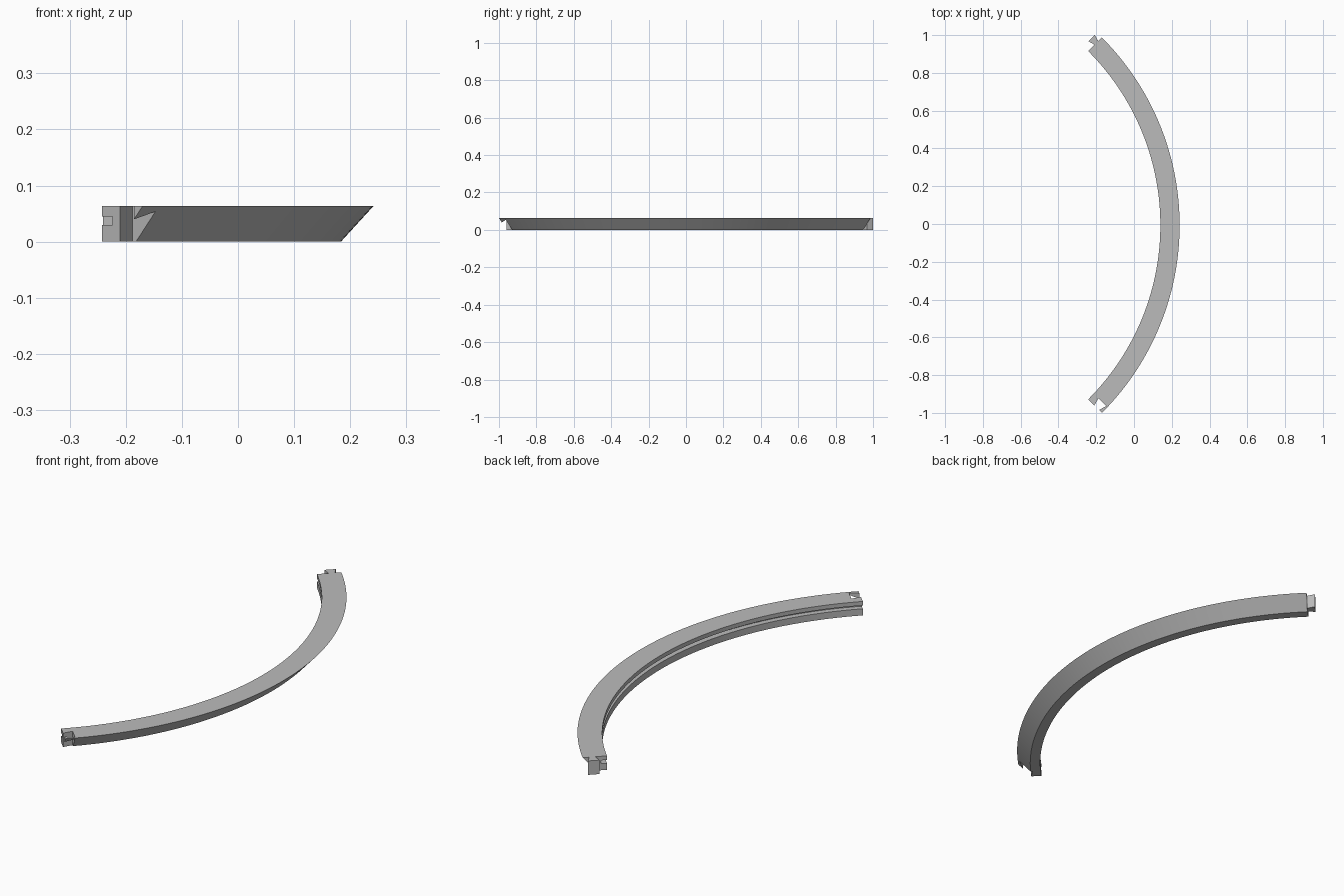
import bpy, bmesh, math
from mathutils import Vector

default = bpy.data.objects.get("Cube")
if default:
    bpy.data.objects.remove(default, do_unlink=True)

CENTRE = Vector((-1.1635, -0.0065, 0))
R_IN, R_OUT, R_FOOT, R_GROOVE = 1.303, 1.405, 1.347, 1.3285
HEIGHT = 0.0635
HALF = math.radians(45)
STEPS = 96

grey = bpy.data.materials.new("plain grey")
grey.use_nodes = True
grey.diffuse_color = (0.5, 0.5, 0.5, 1)
grey.node_tree.nodes["Principled BSDF"].inputs["Base Color"].default_value = (0.5, 0.5, 0.5, 1)


def loft(name, rings):
    """Skin a closed solid through matching rings of points."""
    bm = bmesh.new()
    loops = [[bm.verts.new(p) for p in ring] for ring in rings]
    for a, b in zip(loops, loops[1:]):
        for i in range(len(a)):
            j = (i + 1) % len(a)
            bm.faces.new((a[i], a[j], b[j], b[i]))
    bm.faces.new(loops[0])
    bm.faces.new(loops[-1])
    bmesh.ops.recalc_face_normals(bm, faces=bm.faces[:])
    mesh = bpy.data.meshes.new(name)
    bm.to_mesh(mesh)
    bm.free()
    mesh.materials.append(grey)
    obj = bpy.data.objects.new(name, mesh)
    bpy.context.collection.objects.link(obj)
    return obj


def at(angle, r, t, z):
    """Point at radius r on the given ray, shifted t along the tangent."""
    c, s = math.cos(angle), math.sin(angle)
    return CENTRE + Vector((r * c - t * s, r * s + t * c, z))


def dovetail(name, angle, outline, z_low, z_high):
    return loft(name, [[at(angle, r, t, z) for r, t in outline] for z in (z_low, z_high)])


# Curved rail: sloped outer side, square groove along the inner side
profile = [(R_IN, 0), (R_FOOT, 0), (R_OUT, HEIGHT), (R_IN, HEIGHT),
           (R_IN, 0.045), (R_GROOVE, 0.045), (R_GROOVE, 0.03), (R_IN, 0.03)]
angles = [-HALF + 2 * HALF * i / STEPS for i in range(STEPS + 1)]
rail = loft("curved_rail", [[at(a, r, 0, z) for r, z in profile] for a in angles])

# Dovetail socket cut into the front end, run out past the end face
socket = [(1.3485, 0), (1.3375, 0.042), (1.3956, 0.042), (1.3835, 0),
          (1.3835, -0.02), (1.3485, -0.02)]
cutter = dovetail("socket_cutter", -HALF, socket, -0.05, HEIGHT + 0.05)
cutter.hide_render = True
cut = rail.modifiers.new("socket", "BOOLEAN")
cut.operation = "DIFFERENCE"
cut.solver = "EXACT"
cut.object = cutter
bpy.ops.object.select_all(action="DESELECT")
bpy.context.view_layer.objects.active = rail
rail.select_set(True)
bpy.ops.object.modifier_apply(modifier=cut.name)
bpy.data.objects.remove(cutter, do_unlink=True)
bpy.ops.object.shade_smooth_by_angle(angle=math.radians(20))

# Dovetail tongue on the back end
tongue = [(1.351, 0), (1.341, 0.0354), (1.388, 0.0354), (1.378, 0)]
dovetail("dovetail_tongue", HALF, tongue, 0, HEIGHT)
